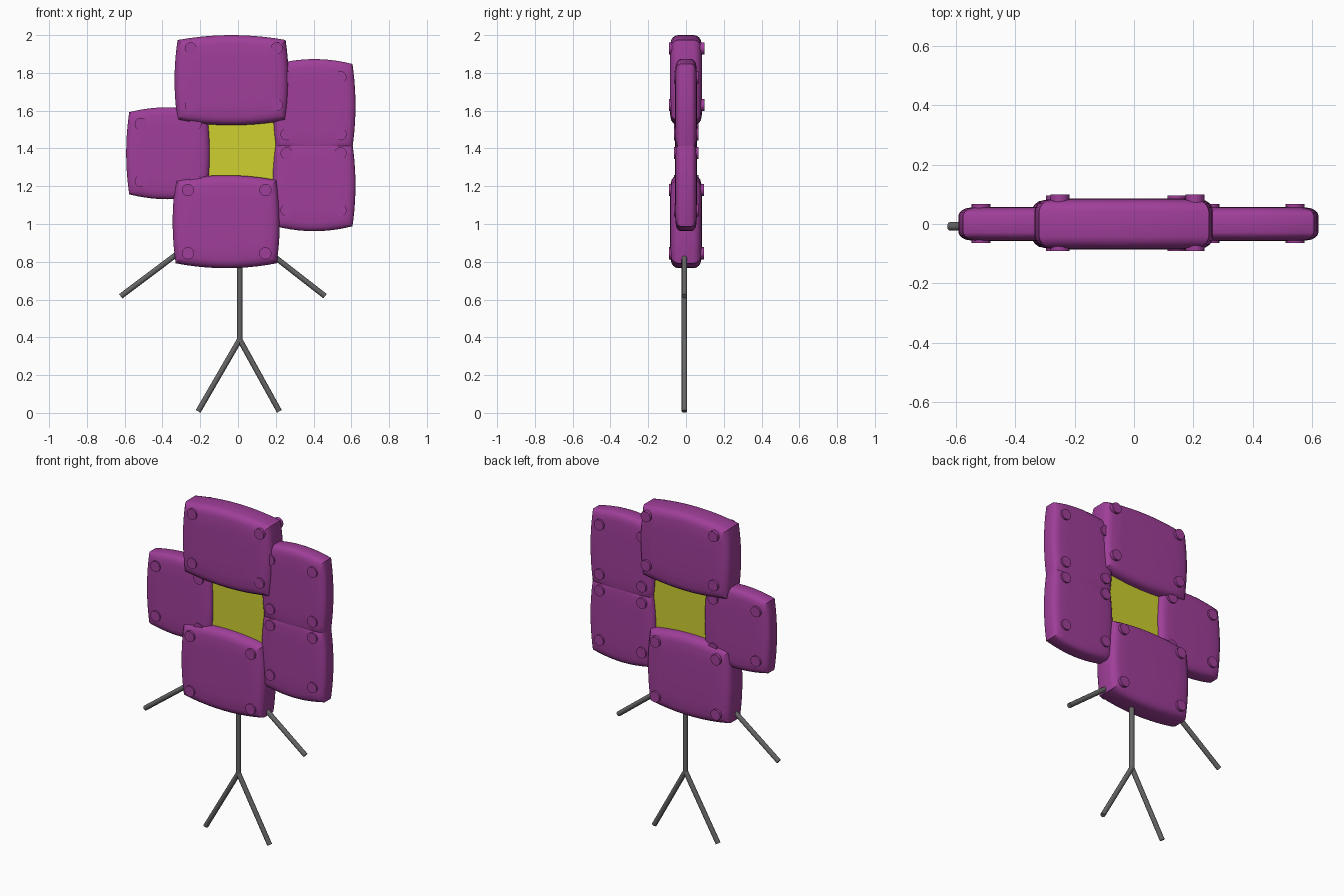
import bpy, bmesh, math
from mathutils import Vector

if "Cube" in bpy.data.objects:
    bpy.data.objects.remove(bpy.data.objects["Cube"])


def material(name, rgb):
    m = bpy.data.materials.new(name)
    m.diffuse_color = (*rgb, 1)
    m.use_nodes = True
    m.node_tree.nodes["Principled BSDF"].inputs["Base Color"].default_value = m.diffuse_color
    return m


PURPLE = material("petal purple", (0.35, 0.049, 0.32))
YELLOW = material("centre yellow", (0.62, 0.63, 0.03))
GREY = material("stem grey", (0.13, 0.13, 0.13))


def finish(bm, name, mat, angle=35):
    bmesh.ops.recalc_face_normals(bm, faces=bm.faces[:])
    me = bpy.data.meshes.new(name)
    bm.to_mesh(me)
    bm.free()
    me.materials.append(mat)
    ob = bpy.data.objects.new(name, me)
    bpy.context.collection.objects.link(ob)
    bpy.context.view_layer.objects.active = ob
    ob.select_set(True)
    bpy.ops.object.shade_smooth_by_angle(angle=math.radians(angle))
    ob.select_set(False)
    return ob


def rod(name, p, q, radius, mat, sides):
    p, q = Vector(p), Vector(q)
    bm = bmesh.new()
    bmesh.ops.create_cone(bm, cap_ends=True, segments=sides, radius1=radius,
                          radius2=radius, depth=(q - p).length)
    rot = (q - p).to_track_quat('Z', 'Y')
    for v in bm.verts:
        v.co = rot @ v.co + (p + q) / 2
    return finish(bm, name, mat)


def outline(a, c, bulge_x, bulge_z, n=10):
    """Rectangle with sharp corners and outward bowed sides."""
    pts = []
    for side in range(4):
        for i in range(n):
            t = -1 + 2 * i / n
            u, v = [(t, -1), (1, t), (-t, 1), (-1, -t)][side]
            pts.append(((a - bulge_x * v * v) * u, (c - bulge_z * u * u) * v))
    return pts


# (inset, fraction of half thickness) from rim to face
EDGE = [(0, 0.5), (0.004, 0.66), (0.012, 0.8), (0.025, 0.91), (0.045, 0.965), (0.10, 1.0)]


def petal(name, x0, x1, z0, z1, t):
    cx, cz = (x0 + x1) / 2, (z0 + z1) / 2
    a, c = (x1 - x0) / 2, (z1 - z0) / 2
    bm = bmesh.new()
    profile = [(i, -f) for i, f in reversed(EDGE)] + EDGE
    rings = []
    for inset, f in profile:
        pts = outline(a - inset, c - inset, 0.016, 0.026)
        rings.append([bm.verts.new((cx + x, f * t, cz + z)) for x, z in pts])
    for r, s in zip(rings, rings[1:]):
        for i in range(len(r)):
            j = (i + 1) % len(r)
            bm.faces.new((r[i], r[j], s[j], s[i]))
    bm.faces.new(rings[0])
    bm.faces.new(rings[-1])
    return finish(bm, name, PURPLE)


# petals: bounds, half thickness, bolt columns, bolt rows, bolt y range
PETALS = {
    "top_petal": ((-0.336, 0.268, 1.523, 2.0, 0.086), (-0.25, 0.205), (1.63, 1.93), (-0.091, 0.099)),
    "bottom_petal": ((-0.346, 0.221, 0.766, 1.258, 0.084), (-0.265, 0.145), (0.845, 1.18), (-0.091, 0.096)),
    "left_petal": ((-0.592, -0.15, 1.131, 1.618, 0.058), (-0.515, -0.225), (1.227, 1.53), (-0.064, 0.067)),
    "upper_right_petal": ((0.186, 0.622, 1.379, 1.873, 0.058), (0.257, 0.543), (1.475, 1.777), (-0.064, 0.067)),
    "lower_right_petal": ((0.184, 0.622, 0.962, 1.449, 0.058), (0.257, 0.543), (1.073, 1.375), (-0.064, 0.067)),
}
for name, (bounds, xs, zs, (ya, yb)) in PETALS.items():
    petal(name, *bounds)
    # bolts running through the four corners
    for x in xs:
        for z in zs:
            rod(name + "_bolt", (x, ya, z), (x, yb, z), 0.032, PURPLE, 24)

# flower centre
bm = bmesh.new()
bmesh.ops.create_cube(bm, size=1)
for v in bm.verts:
    v.co = Vector((0.02 + v.co.x * 0.44, v.co.y * 0.05, 1.39 + v.co.z * 0.38))
finish(bm, "flower_centre", YELLOW)

# stem, arms and legs
Y = -0.008
R = 0.0145
rod("stem", (0.009, Y, 0.385), (0.009, Y, 1.0), R, GREY, 12)
rod("left_arm", (-0.621, Y, 0.617), (-0.10, Y, 1.009), R, GREY, 12)
rod("right_arm", (0.461, Y, 0.618), (0.06, Y, 0.93), R, GREY, 12)
rod("left_leg", (-0.211, Y, 0.008), (0.009, Y, 0.388), R, GREY, 12)
rod("right_leg", (0.219, Y, 0.008), (0.009, Y, 0.388), R, GREY, 12)
